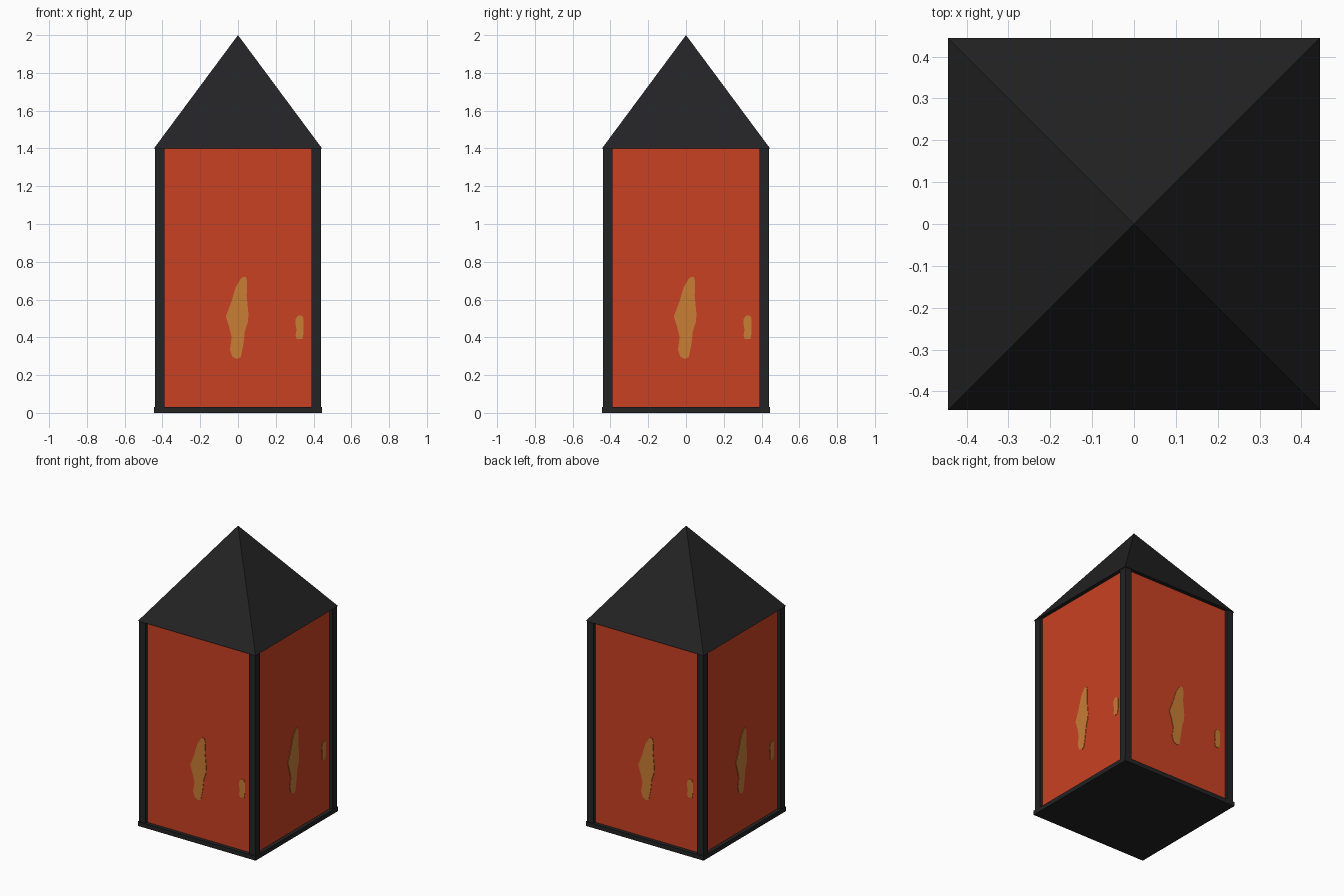
import bpy, bmesh, math
from mathutils import Matrix

if "Cube" in bpy.data.objects:
    bpy.data.objects.remove(bpy.data.objects["Cube"])


def material(name, rgb):
    m = bpy.data.materials.new(name)
    m.diffuse_color = (*rgb, 1)
    m.use_nodes = True
    m.node_tree.nodes["Principled BSDF"].inputs["Base Color"].default_value = m.diffuse_color
    return m


METAL = material("dark metal", (0.017, 0.017, 0.018))
GLASS = material("red glass", (0.59, 0.052, 0.017))
FLAME = material("amber flame", (0.58, 0.205, 0.036))

W = 0.445        # half width of base and eaves
POST = 0.44      # outer face of the posts
PANE = 0.42      # outer face of the glass
EAVES = 1.4


def finish(name, bm, mat):
    bmesh.ops.recalc_face_normals(bm, faces=bm.faces)
    me = bpy.data.meshes.new(name)
    bm.to_mesh(me)
    bm.free()
    me.materials.append(mat)
    ob = bpy.data.objects.new(name, me)
    bpy.context.collection.objects.link(ob)
    return ob


def box(name, lo, hi, mat):
    bm = bmesh.new()
    size = [b - a for a, b in zip(lo, hi)]
    mid = [(a + b) / 2 for a, b in zip(lo, hi)]
    bmesh.ops.create_cube(bm, size=1, matrix=Matrix.Translation(mid) @ Matrix.Diagonal((*size, 1)))
    return finish(name, bm, mat)


# Base plate and glass body
box("base_plate", (-W, -W, 0), (W, W, 0.03), METAL)
box("glass_body", (-PANE, -PANE, 0.03), (PANE, PANE, EAVES), GLASS)

# Pyramid roof
bm = bmesh.new()
bmesh.ops.create_cone(bm, cap_ends=True, segments=4, radius1=W * math.sqrt(2), radius2=0,
                      depth=2 - EAVES,
                      matrix=Matrix.Translation((0, 0, (2 + EAVES) / 2)) @ Matrix.Rotation(math.pi / 4, 4, 'Z'))
bmesh.ops.remove_doubles(bm, verts=bm.verts, dist=1e-5)
finish("roof", bm, METAL)

# Flame outlines (x, z) as seen on each pane
BIG = [(0.012, 0.705), (0.025, 0.72), (0.042, 0.718), (0.049, 0.69), (0.046, 0.62), (0.056, 0.52),
       (0.052, 0.48), (0.037, 0.435), (0.028, 0.36), (0.015, 0.295), (-0.005, 0.285), (-0.03, 0.298),
       (-0.043, 0.335), (-0.033, 0.40), (-0.048, 0.46), (-0.065, 0.51), (-0.036, 0.585), (-0.012, 0.665)]
SMALL = [(0.318, 0.515), (0.338, 0.515), (0.348, 0.50), (0.348, 0.43), (0.341, 0.39),
         (0.311, 0.39), (0.305, 0.41), (0.31, 0.44), (0.304, 0.47), (0.306, 0.50)]


def flame(name, outline, turn):
    bm = bmesh.new()
    face = bm.faces.new([bm.verts.new((x, -PANE + 0.002, z)) for x, z in outline])
    ext = bmesh.ops.extrude_face_region(bm, geom=[face])
    verts = [g for g in ext["geom"] if isinstance(g, bmesh.types.BMVert)]
    bmesh.ops.translate(bm, verts=verts, vec=(0, -0.005, 0))
    bm.transform(turn)
    finish(name, bm, FLAME)


# Four sides: a corner post and two flame plates each
for i, side in enumerate(("front", "right", "back", "left")):
    turn = Matrix.Rotation(i * math.pi / 2, 4, 'Z')
    post = box(side + "_post", (0.39, -POST, 0.03), (POST, -0.39, EAVES), METAL)
    post.data.transform(turn)
    flame(side + "_large_flame", BIG, turn)
    flame(side + "_small_flame", SMALL, turn)
